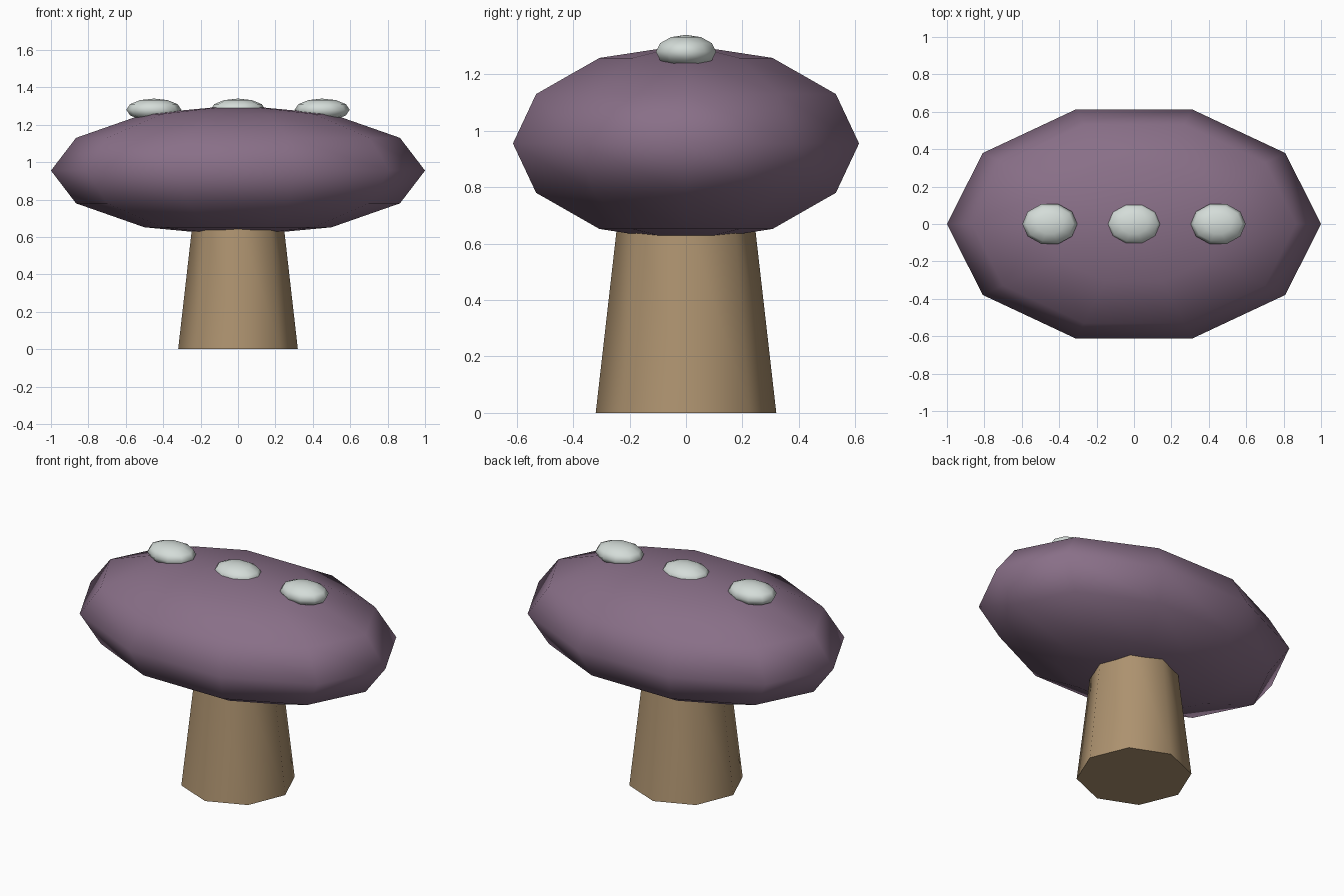
import bpy
import math

if "Cube" in bpy.data.objects:
    bpy.data.objects.remove(bpy.data.objects["Cube"])


def material(name, rgb):
    m = bpy.data.materials.new(name)
    m.diffuse_color = (*rgb, 1)
    m.use_nodes = True
    m.node_tree.nodes["Principled BSDF"].inputs["Base Color"].default_value = m.diffuse_color
    return m


def finish(name, mat, angle):
    ob = bpy.context.object
    ob.name = name
    ob.data.materials.append(mat)
    bpy.ops.object.shade_smooth_by_angle(angle=math.radians(angle))
    return ob


def ellipsoid(name, loc, radii, mat):
    # ten-sided ball with a corner on the x axis
    bpy.ops.mesh.primitive_uv_sphere_add(segments=10, ring_count=6, radius=1, location=loc)
    ob = finish(name, mat, 180)
    rx, ry, rz = radii
    for v in ob.data.vertices:
        x, y, z = v.co
        v.co = (y * rx, -x * ry, z * rz)
    return ob


purple = material("cap_purple", (0.25, 0.16, 0.245))
tan = material("stem_tan", (0.42, 0.29, 0.16))
pale = material("spot_pale", (0.66, 0.72, 0.69))

# Tapered stem
bpy.ops.mesh.primitive_cone_add(vertices=8, radius1=0.32, radius2=0.24, depth=0.7,
                                location=(0, 0, 0.35))
finish("stem", tan, 60)

# Wide cap
ellipsoid("cap", (0, 0, 0.955), (1.0, 0.645, 0.35), purple)

# Row of spots on top
for label, x in (("left", -0.45), ("middle", 0), ("right", 0.45)):
    ellipsoid("spot_" + label, (x, 0, 1.28), (0.147, 0.112, 0.06), pale)
